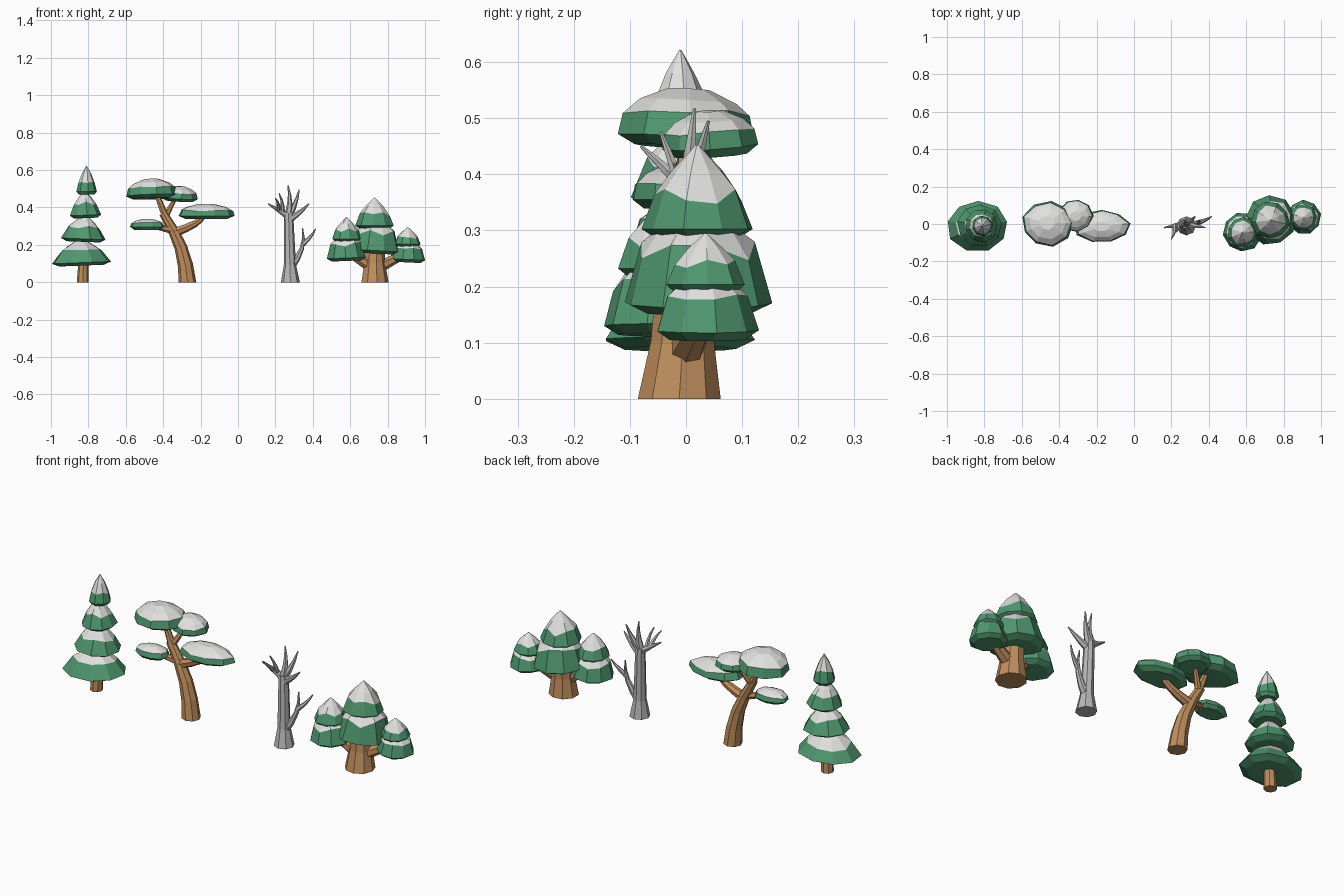
import bpy, bmesh, math, random
from mathutils import Vector, Matrix

random.seed(4)
default_cube = bpy.data.objects.get("Cube")
if default_cube:
    bpy.data.objects.remove(default_cube)


def material(name, red, green, blue):
    mat = bpy.data.materials.new(name)
    mat.use_nodes = True
    colour = (red, green, blue, 1)
    mat.diffuse_color = colour
    mat.node_tree.nodes["Principled BSDF"].inputs["Base Color"].default_value = colour
    return mat


needles = material("needle green", 0.08, 0.31, 0.16)
snow_white = material("snow white", 0.75, 0.75, 0.74)
bark = material("bark brown", 0.52, 0.27, 0.11)
dead_wood = material("dead wood grey", 0.48, 0.48, 0.48)


def finish(name, bm, materials):
    bmesh.ops.recalc_face_normals(bm, faces=bm.faces)
    mesh = bpy.data.meshes.new(name)
    bm.to_mesh(mesh)
    bm.free()
    for mat in materials:
        mesh.materials.append(mat)
    bpy.context.collection.objects.link(bpy.data.objects.new(name, mesh))


def skin(bm, rings, painted_from):
    """Bridge equal rings and close both ends; faces above a ring get the second colour."""
    bm.faces.new(rings[0])
    for level, (lower, upper) in enumerate(zip(rings, rings[1:])):
        for i in range(len(lower)):
            face = bm.faces.new((lower[i - 1], lower[i], upper[i], upper[i - 1]))
            face.material_index = int(level >= painted_from)
    cap = bm.faces.new(rings[-1])
    cap.material_index = int(len(rings) > painted_from)


def limb(name, mat, start, tip, thick, thin, bow=0, flare=0, sides=7, steps=4):
    """Faceted tapering limb, bowed sideways; returns a function giving points along it."""
    start, tip = Vector(start), Vector(tip)

    def along(t):
        point = start.lerp(tip, t)
        point.x += bow * math.sin(math.pi * t)
        return point

    bm = bmesh.new()
    rings = []
    upward = Vector((0, 0, 1))
    for step in range(steps + 1):
        t = step / steps
        heading = along(min(t + 0.1, 1)) - along(max(t - 0.1, 0))
        on_ground = start.z == 0 and step == 0
        turn = upward.rotation_difference(upward if on_ground else heading)
        radius = thick + (thin - thick) * t + (flare if step == 0 else 0)
        ring = []
        for side in range(sides):
            angle = math.tau * side / sides
            spoke = Vector((math.cos(angle), math.sin(angle), 0)) * radius
            ring.append(bm.verts.new(along(t) + turn @ spoke))
        rings.append(ring)
    skin(bm, rings, len(rings) + 1)
    finish(name, bm, [mat])
    return along


# Foliage shapes: width left at the top, roundness, height fraction of the snow line
skirt = (0.16, 1.5, 0.5)
cone = (0.03, 1.6, 0.4)
dome = (0.3, 2.5, 0.6)
pad = (0.3, 3, 0.5)


def foliage(name, place, width, depth, height, shape, sides=9, pitch=0, roll=0):
    """Faceted foliage with a bulging underside and an uneven snow line."""
    top_width, roundness, snow_line = shape
    belly = -0.016 / height
    bm = bmesh.new()
    turn = random.random()
    bumps = [random.uniform(0.95, 1.04) for _ in range(sides)]
    rings = []
    for level in (belly, 0, snow_line, (snow_line + 1) / 2, 1):
        if level < 0:
            spread = 0.75
        else:
            spread = 1 - (1 - top_width) * level ** roundness
        ring = []
        for side, bump in enumerate(bumps):
            angle = math.tau * (side + turn) / sides
            wobble = random.uniform(-0.1, 0.1) if level == snow_line else 0
            reach = spread * bump * (1 - wobble / 2)
            ring.append(bm.verts.new((width * reach * math.cos(angle),
                                      depth * reach * math.sin(angle),
                                      height * (level + wobble))))
        rings.append(ring)
    skin(bm, rings, 2)
    bm.transform(Matrix.Translation(place) @ Matrix.Rotation(pitch, 4, "X")
                 @ Matrix.Rotation(roll, 4, "Y"))
    finish(name, bm, [needles, snow_white])


def crown(name, x, y, base, height, radius, roll):
    """Pointed cone of foliage standing on a wider dome."""
    upper = radius * 0.77
    foliage(name + "_lower", (x, y, base), radius, radius, height * 0.56, dome, roll=roll)
    foliage(name + "_upper", (x, y, base + height * 0.47), upper, upper, height * 0.53, cone)


# Tall tiered pine
limb("pine_trunk", bark, (-0.83, -0.01, 0), (-0.81, -0.01, 0.5), 0.032, 0.012, sides=8)
for tier in range(3):
    foliage("pine_tier_" + str(tier + 1), (-0.835 + tier * 0.01, -0.01, 0.105 + tier * 0.127),
            0.165 * 0.73 ** tier, 0.138 * 0.81 ** tier, 0.12, skirt, roll=0.04 * (-1) ** (tier + 1))
foliage("pine_top", (-0.81, -0.01, 0.485), 0.056, 0.056, 0.137, cone, sides=8)

# Leaning tree with flat foliage pads
trunk = limb("leaning_trunk", bark, (-0.27, -0.01, 0), (-0.4, 0, 0.37), 0.047, 0.022,
             bow=0.03, sides=8)
limb("leaning_left_fork", bark, trunk(0.95), (-0.435, 0, 0.47), 0.02, 0.014)
limb("leaning_back_fork", bark, trunk(0.95), (-0.335, 0.04, 0.45), 0.018, 0.01)
limb("leaning_right_branch", bark, trunk(0.72), (-0.18, -0.01, 0.36), 0.026, 0.013, bow=0.03)
limb("leaning_left_branch", bark, trunk(0.75), (-0.48, -0.03, 0.305), 0.022, 0.01)
foliage("large_pad", (-0.462, 0, 0.464), 0.137, 0.12, 0.088, pad, pitch=-0.06, roll=-0.03)
foliage("back_pad", (-0.315, 0.045, 0.45), 0.096, 0.09, 0.063, pad, pitch=0.06, roll=0.06)
foliage("right_pad", (-0.172, -0.013, 0.355), 0.15, 0.088, 0.063, pad)
foliage("low_left_pad", (-0.484, -0.03, 0.296), 0.092, 0.062, 0.042, pad)

# Bare dead tree
trunk = limb("dead_trunk", dead_wood, (0.28, -0.01, 0), (0.27, 0, 0.37), 0.035, 0.025,
             flare=0.016, sides=8)
low = limb("dead_low_branch", dead_wood, trunk(0.2), (0.345, 0.02, 0.29), 0.022, 0.003, bow=0.03)
left = limb("dead_left_branch", dead_wood, trunk(0.95), (0.16, -0.02, 0.42), 0.021, 0.003)
twigs = {
    "top": (trunk(0.98), (0.268, 0.015, 0.517)),
    "right": (trunk(0.9), (0.38, -0.02, 0.42)),
    "back": (trunk(0.95), (0.327, 0.04, 0.495)),
    "low_fork": (low(0.6), (0.415, 0.04, 0.285)),
    "left_fork": (left(0.5), (0.2, -0.08, 0.45)),
    "front_fork": (left(0.3), (0.22, -0.045, 0.475)),
}
for part, (start, tip) in twigs.items():
    thickness = 0.014 if "fork" in part else 0.021
    limb("dead_" + part, dead_wood, start, tip, thickness, 0.003, bow=0.008, sides=6, steps=3)

# Broad tree with three crowns
trunk = limb("broad_trunk", bark, (0.73, -0.012, 0), (0.73, 0, 0.2), 0.06, 0.055,
             flare=0.015, sides=9, steps=2)
limb("broad_left_branch", bark, trunk(0.35), (0.59, -0.04, 0.16), 0.035, 0.022)
limb("broad_right_branch", bark, trunk(0.35), (0.89, 0.03, 0.15), 0.035, 0.022)
crown("main_crown", 0.73, 0.02, 0.17, 0.282, 0.133, 0.06)
crown("left_crown", 0.58, -0.045, 0.13, 0.218, 0.106, -0.04)
crown("right_crown", 0.907, 0.035, 0.122, 0.173, 0.093, 0.05)
